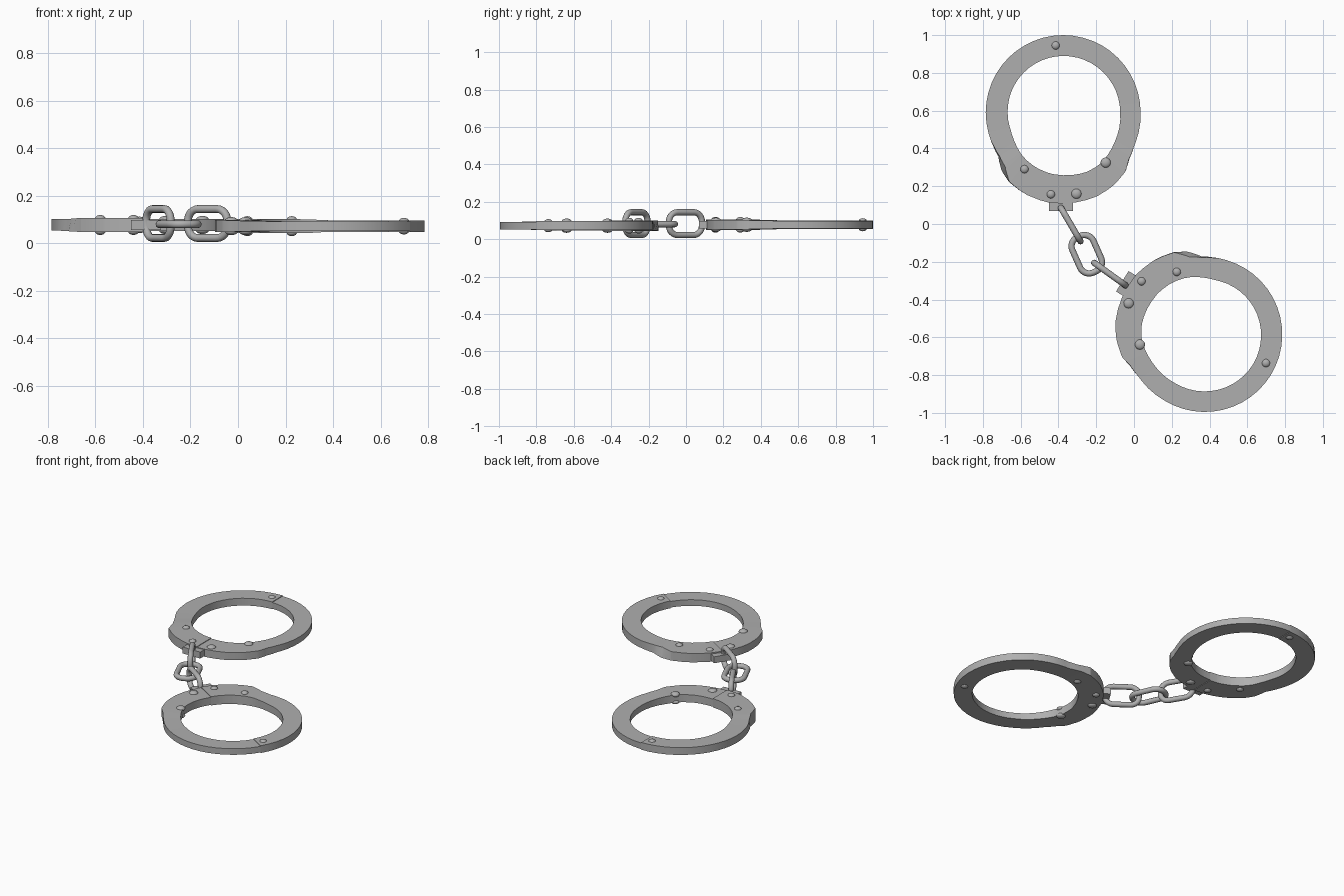
import bpy, bmesh
from math import sin, cos, pi, radians, atan2
from mathutils import Matrix, Vector

if "Cube" in bpy.data.objects:
    bpy.data.objects.remove(bpy.data.objects["Cube"])

steel = bpy.data.materials.new("steel_grey")
steel.diffuse_color = (0.43, 0.43, 0.43, 1)
steel.use_nodes = True
steel.node_tree.nodes["Principled BSDF"].inputs["Base Color"].default_value = steel.diffuse_color


def finish(bm, name, loc=(0, 0, 0), rot=(0, 0, 0), smooth=None):
    bmesh.ops.recalc_face_normals(bm, faces=bm.faces)
    me = bpy.data.meshes.new(name)
    bm.to_mesh(me)
    bm.free()
    me.materials.append(steel)
    ob = bpy.data.objects.new(name, me)
    ob.location, ob.rotation_euler = loc, rot
    bpy.context.collection.objects.link(ob)
    if smooth:
        bpy.ops.object.select_all(action='DESELECT')
        ob.select_set(True)
        bpy.context.view_layer.objects.active = ob
        bpy.ops.object.shade_smooth_by_angle(angle=radians(smooth))
    return ob


def sample(table, a):
    for p, q in zip(table, table[1:]):
        if p[0] <= a <= q[0]:
            t = (a - p[0]) / (q[0] - p[0])
            return [u + (v - u) * t for u, v in zip(p[1:], q[1:])]


def skin(bm, rings, closed):
    n = len(rings[0])
    count = len(rings) if closed else len(rings) - 1
    for i in range(count):
        a, b = rings[i], rings[(i + 1) % len(rings)]
        for j in range(n):
            k = (j + 1) % n
            bm.faces.new((a[j], a[k], b[k], b[j]))
    if not closed:
        bm.faces.new(rings[0])
        bm.faces.new(rings[-1])


# half cuff profiles: angle, inner radius, outer radius top, outer radius bottom, half thickness
RIGHT = [(-90, .332, .482, .482, .025), (-68, .338, .478, .478, .025), (-55, .335, .468, .468, .025),
         (-43, .325, .453, .453, .025), (-36, .319, .428, .430, .024), (-26, .312, .416, .416, .022),
         (0, .302, .41, .41, .020), (90, .30, .41, .41, .020)]
LEFT = [(90, .30, .41, .41, .024), (200, .293, .41, .41, .024), (214, .302, .408, .414, .025),
        (223, .311, .420, .447, .028), (232, .318, .464, .466, .029), (246, .325, .476, .476, .029),
        (260, .33, .482, .482, .029), (270, .332, .482, .482, .029)]


def half_cuff(name, table, loc, rot):
    bm = bmesh.new()
    lo, hi = table[0][0], table[-1][0]
    angles = sorted({lo + 7.5 * i for i in range(25)} | {r[0] for r in table})
    rings = []
    for a in angles:
        ri, rt, rb, h = sample(table, a)
        c, s = cos(radians(a)), sin(radians(a))
        rings.append([bm.verts.new((r * c, r * s, z)) for r, z in
                      ((ri, -h), (rb, -h), (rt, h), (ri, h))])
    skin(bm, rings, False)
    finish(bm, name, loc, rot, 20)


# rivets: local x, local y, radius, height of head base
RIVETS = [(-.04, .355, .022, .020), (.225, -.265, .027, .023), (.07, -.43, .027, .023),
          (-.205, -.30, .022, .027), (-.065, -.433, .022, .027)]


def cuff(label, loc, turn):
    rot = (0, 0, radians(turn))
    half_cuff(label + "_cuff_swing_arm", RIGHT, loc, rot)
    half_cuff(label + "_cuff_lock_body", LEFT, loc, rot)
    # domed rivet heads on both faces
    bm = bmesh.new()
    for x, y, r, z in RIVETS:
        for s in (-1, 1):
            m = Matrix.Translation((x, y, s * z)) @ Matrix.Diagonal((r, r, .015, 1))
            bmesh.ops.create_uvsphere(bm, u_segments=16, v_segments=10, radius=1, matrix=m)
    finish(bm, label + "_cuff_rivets", loc, rot, 40)
    # tab holding the chain
    bm = bmesh.new()
    bmesh.ops.create_cube(bm, size=1, matrix=Matrix.Translation((-.012, -.485, 0))
                          @ Matrix.Diagonal((.127, .07, .042, 1)))
    finish(bm, label + "_chain_tab", loc, rot)


cuff("rear", (-.375, .59, .077), 0)
cuff("front", (.375, -.585, .072), 238.5)


# chain link: rounded rectangle path swept with a round wire
def link(name, centre, direction, roll):
    length, width, wire, corner = .238, .155, .0165, .052
    hx, hy = length / 2 - wire, width / 2 - wire
    bm = bmesh.new()
    rings = []
    for q, (sx, sy) in enumerate(((1, 1), (-1, 1), (-1, -1), (1, -1))):
        for i in range(7):
            a = q * pi / 2 + i * pi / 12
            n = Vector((cos(a), sin(a), 0))
            p = Vector((sx * (hx - corner), sy * (hy - corner), 0)) + n * corner
            rings.append([bm.verts.new(p + n * wire * cos(t) + Vector((0, 0, wire * sin(t))))
                          for t in (k * pi / 6 for k in range(12))])
    skin(bm, rings, True)
    yaw = atan2(direction[1], direction[0])
    finish(bm, name, centre, (radians(roll), 0, yaw), 40)


link("rear_chain_link", (-.335, -.003, .083), (.12, -.205), 90)
link("middle_chain_link", (-.25, -.16, .080), (.4, -.9), 0)
link("front_chain_link", (-.128, -.265, .083), (.195, -.14), 90)
